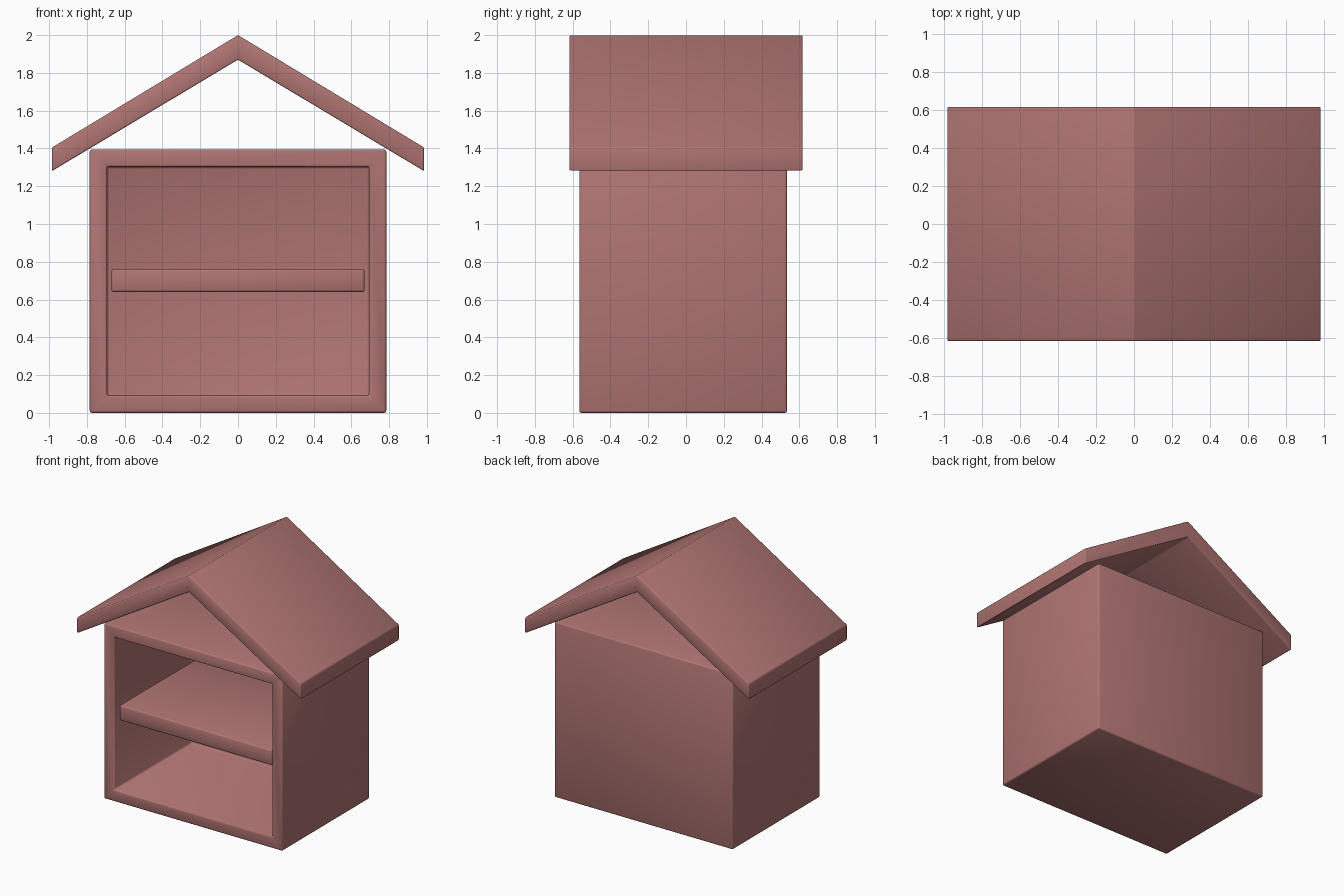
import bpy, bmesh

if "Cube" in bpy.data.objects:
    bpy.data.objects.remove(bpy.data.objects["Cube"])

paint = bpy.data.materials.new("dusty red")
paint.diffuse_color = (0.434, 0.178, 0.171, 1)
paint.use_nodes = True
paint.node_tree.nodes["Principled BSDF"].inputs["Base Color"].default_value = paint.diffuse_color


def finish(name, bm, bevel):
    """Turn a bmesh into a softly bevelled object."""
    bmesh.ops.recalc_face_normals(bm, faces=bm.faces)
    mesh = bpy.data.meshes.new(name)
    bm.to_mesh(mesh)
    bm.free()
    mesh.materials.append(paint)
    mesh.shade_smooth()
    obj = bpy.data.objects.new(name, mesh)
    bpy.context.collection.objects.link(obj)
    mod = obj.modifiers.new("soft edges", 'BEVEL')
    mod.width, mod.segments = bevel, 2
    mod.limit_method = 'ANGLE'
    mod.angle_limit = 0.5
    return obj


def box(bm, lo, hi):
    verts = bmesh.ops.create_cube(bm, size=1)["verts"]
    for v in verts:
        v.co = [a if c < 0 else b for c, a, b in zip(v.co, lo, hi)]


# House body: closed box whose front face is inset and pushed in
WALL, FRONT, BACK = 0.13, -0.565, 0.535
bm = bmesh.new()
box(bm, (-0.785, FRONT, 0), (0.785, BACK, 1.395))
bm.normal_update()
front = min(bm.faces, key=lambda f: f.calc_center_median().y)
bmesh.ops.inset_region(bm, faces=[front], thickness=WALL)
cavity = bmesh.ops.extrude_face_region(bm, geom=[front])["geom"]
for v in (g for g in cavity if isinstance(g, bmesh.types.BMVert)):
    v.co.y = BACK - WALL
if front.is_valid:
    bmesh.ops.delete(bm, geom=[front], context='FACES_ONLY')
finish("house_body", bm, 0.012)

# Shelf: set slightly back from the front frame
bm = bmesh.new()
box(bm, (-0.67, -0.535, 0.64), (0.67, 0.42, 0.762))
finish("shelf", bm, 0.012)

# Roof: chevron profile extruded front to back
profile = [(0, 2.0), (0.985, 1.405), (0.985, 1.28), (0, 1.87),
           (-0.985, 1.28), (-0.985, 1.405)]
bm = bmesh.new()
face = bm.faces.new([bm.verts.new((x, -0.618, z)) for x, z in profile])
geom = bmesh.ops.extrude_face_region(bm, geom=[face])["geom"]
bmesh.ops.translate(bm, vec=(0, 1.236, 0),
                    verts=[g for g in geom if isinstance(g, bmesh.types.BMVert)])
finish("roof", bm, 0.008)
